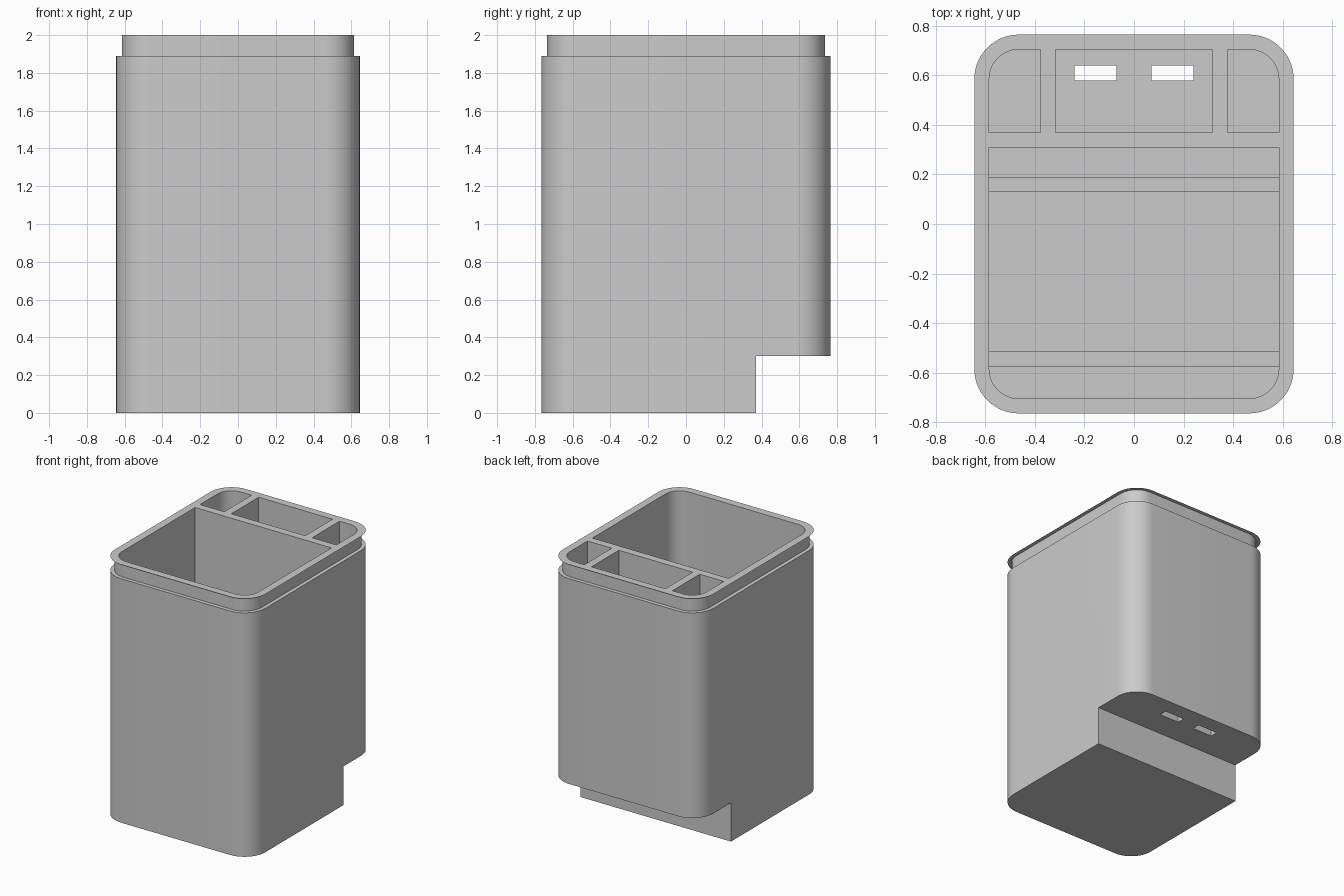
import bpy, bmesh, math

if "Cube" in bpy.data.objects:
    bpy.data.objects.remove(bpy.data.objects["Cube"], do_unlink=True)

grey = bpy.data.materials.new("plain_grey")
grey.use_nodes = True
grey.diffuse_color = (0.6, 0.6, 0.6, 1)
grey.node_tree.nodes["Principled BSDF"].inputs["Base Color"].default_value = (0.6, 0.6, 0.6, 1)

HX, HY, R = 0.645, 0.765, 0.18      # outer half sizes and corner radius
WALL, LEDGE = 0.06, 0.03
TOP, SHOULDER, STEP_Z, STEP_Y = 2.0, 1.89, 0.30, 0.37


def outline(x0, x1, y0, y1, radii):
    """Rounded rectangle; radii run front left, front right, back right, back left of the plan."""
    pts = []
    corners = [(x0, y0, 1, 1), (x1, y0, -1, 1), (x1, y1, -1, -1), (x0, y1, 1, -1)]
    for i, ((x, y, sx, sy), r) in enumerate(zip(corners, radii)):
        steps = 14 if r else 0
        for k in range(steps + 1):
            a = math.pi * (1 + i / 2) + (math.pi / 2 * k / steps if steps else 0)
            if r:
                pts.append((x + sx * r + r * math.cos(a), y + sy * r + r * math.sin(a)))
            else:
                pts.append((x, y))
    return pts


def loft(name, rings, caps=True):
    """Join stacked (outline, height) rings into one object."""
    bm = bmesh.new()
    loops = [[bm.verts.new((x, y, z)) for x, y in pts] for pts, z in rings]
    for lo, hi in zip(loops, loops[1:]):
        for i in range(len(lo)):
            j = (i + 1) % len(lo)
            bm.faces.new((lo[i], lo[j], hi[j], hi[i]))
    if caps:
        bm.faces.new(loops[0][::-1])
        bm.faces.new(loops[-1])
    mesh = bpy.data.meshes.new(name)
    bm.to_mesh(mesh)
    bm.free()
    mesh.materials.append(grey)
    ob = bpy.data.objects.new(name, mesh)
    bpy.context.collection.objects.link(ob)
    return ob


def prism(name, x0, x1, y0, y1, z0, z1, radii=(0, 0, 0, 0)):
    pts = outline(x0, x1, y0, y1, radii)
    return loft(name, [(pts, z0), (pts, z1)])


def shell(inset):
    return outline(-HX + inset, HX - inset, -HY + inset, HY - inset, [R - inset] * 4)


def activate(ob):
    bpy.ops.object.select_all(action='DESELECT')
    ob.select_set(True)
    bpy.context.view_layer.objects.active = ob


def carve(target, cutter):
    cutter.hide_render = True
    activate(target)
    mod = target.modifiers.new("cut", 'BOOLEAN')
    mod.operation, mod.solver, mod.object = 'DIFFERENCE', 'EXACT', cutter
    bpy.ops.object.modifier_apply(modifier=mod.name)
    bpy.data.objects.remove(cutter, do_unlink=True)


# Outer body with the narrower neck
body = loft("container_body", [(shell(0), 0), (shell(0), SHOULDER),
                               (shell(LEDGE), SHOULDER), (shell(LEDGE), TOP)])

# Step under the back
carve(body, prism("step_cutter", -1, 1, STEP_Y, 1, -1, STEP_Z))

# Main compartment and the three back compartments
IX, IY, IR = HX - WALL, HY - WALL, R - WALL
back_floor = STEP_Z + WALL
carve(body, prism("main_cutter", -IX, IX, -IY, STEP_Y - WALL, WALL, 3, (IR, IR, 0, 0)))
carve(body, prism("middle_cutter", -0.317, 0.317, STEP_Y, IY, back_floor, 3))
carve(body, prism("right_cutter", -IX, -0.377, STEP_Y, IY, back_floor, 3, (0, 0, 0, IR)))
carve(body, prism("left_cutter", 0.377, IX, STEP_Y, IY, back_floor, 3, (0, 0, IR, 0)))

# Pair of slots through the back floor
for x in (-0.155, 0.155):
    carve(body, prism("slot_cutter", x - 0.085, x + 0.085, 0.58, 0.64, 0.1, 0.6))

# Two ribs across the main floor
for name, y in (("front_floor_rib", -0.545), ("back_floor_rib", 0.16)):
    prism(name, -IX, IX, y - 0.03, y + 0.03, WALL - 0.01, WALL * 2)

# Thin flange around the top of the neck
loft("top_flange", [(shell(0), TOP), (shell(LEDGE), TOP)], caps=False)

activate(body)
bpy.ops.object.shade_smooth_by_angle(angle=math.radians(30))
